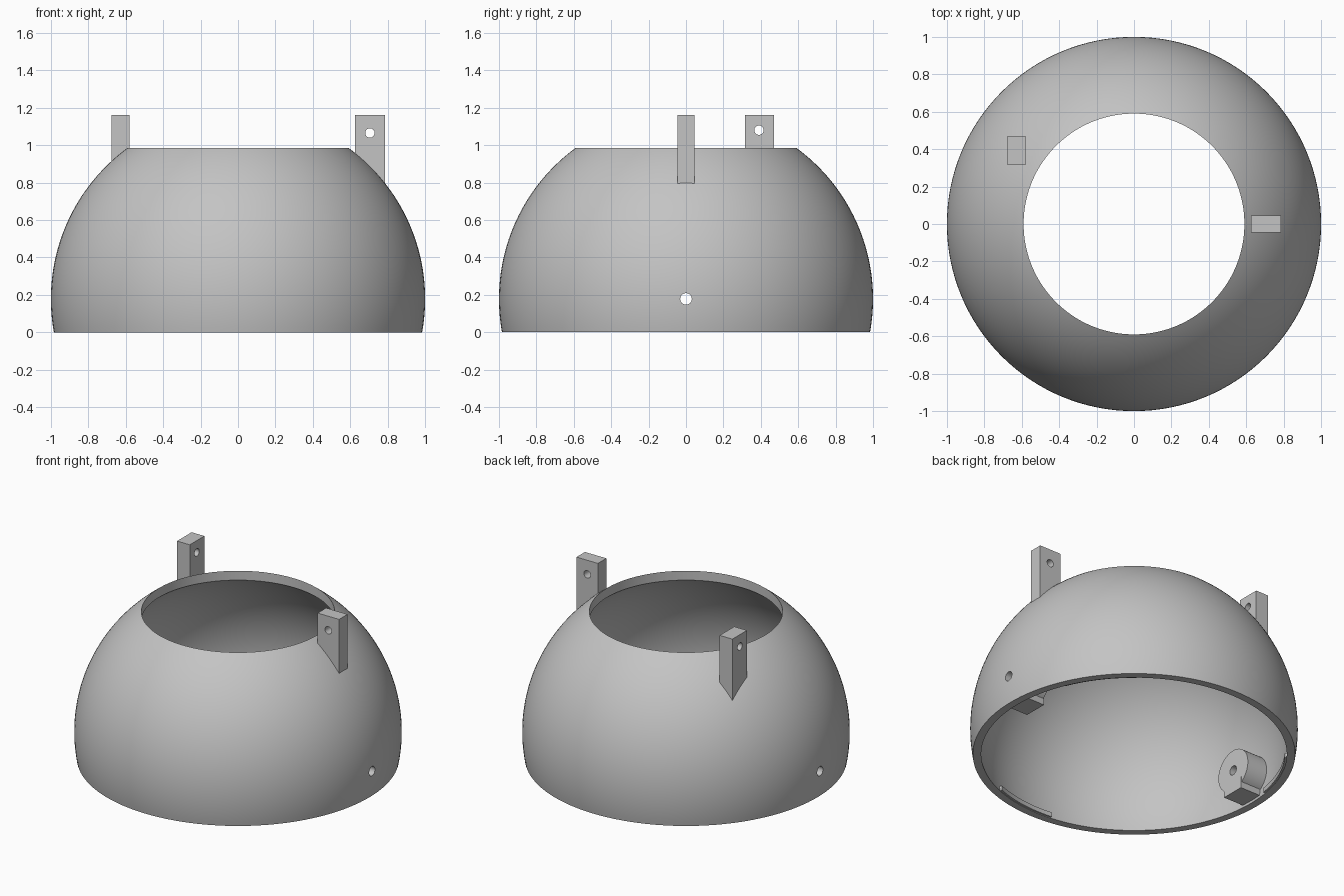
import bpy, bmesh
from math import sqrt, sin, cos, pi, radians, atan2
from mathutils import Matrix, Vector

cube = bpy.data.objects.get("Cube")
if cube:
    bpy.data.objects.remove(cube, do_unlink=True)

CENTRE_Z = 0.178      # height of the sphere centre
OUTER, INNER = 1.0, 0.95
OPENING = 0.59        # radius of the top opening

grey = bpy.data.materials.new("plain grey")
grey.use_nodes = True
grey.diffuse_color = (0.55, 0.55, 0.55, 1)
grey.node_tree.nodes["Principled BSDF"].inputs["Base Color"].default_value = (0.55, 0.55, 0.55, 1)


def finish(name, bm):
    bmesh.ops.recalc_face_normals(bm, faces=bm.faces)
    mesh = bpy.data.meshes.new(name)
    bm.to_mesh(mesh)
    bm.free()
    mesh.materials.append(grey)
    obj = bpy.data.objects.new(name, mesh)
    bpy.context.collection.objects.link(obj)
    return obj


def lathe(name, profile, start=0.0, sweep=2 * pi, steps=128):
    """Sweep a closed (radius, height) profile around z."""
    full = sweep > 6.28
    bm = bmesh.new()
    rings = []
    for i in range(steps if full else steps + 1):
        a = start + sweep * i / steps
        rings.append([bm.verts.new((r * cos(a), r * sin(a), z)) for r, z in profile])
    n = len(profile)
    for i in range(steps):
        p, q = rings[i], rings[(i + 1) % len(rings)]
        for j in range(n):
            k = (j + 1) % n
            bm.faces.new((p[j], q[j], q[k], p[k]))
    if not full:
        bm.faces.new(rings[0])
        bm.faces.new(rings[-1])
    return finish(name, bm)


def cylinder(name, centre, axis, radius, length, sides=48):
    bm = bmesh.new()
    turn = Vector(axis).to_track_quat('Z', 'Y').to_matrix().to_4x4()
    bmesh.ops.create_cone(bm, cap_ends=True, segments=sides, radius1=radius, radius2=radius,
                          depth=length, matrix=Matrix.Translation(centre) @ turn)
    return finish(name, bm)


def block(name, xs, ys, z_top, z_bottom):
    """Box whose bottom height may depend on the corner position."""
    bm = bmesh.new()
    corners = [(xs[0], ys[0]), (xs[1], ys[0]), (xs[1], ys[1]), (xs[0], ys[1])]
    top = [bm.verts.new((x, y, z_top)) for x, y in corners]
    low = [bm.verts.new((x, y, z_bottom(x, y))) for x, y in corners]
    bm.faces.new(top)
    bm.faces.new(low)
    for i in range(4):
        j = (i + 1) % 4
        bm.faces.new((top[i], top[j], low[j], low[i]))
    return finish(name, bm)


def drill(obj, centre, axis, radius, length):
    cutter = cylinder("drill_cutter", centre, axis, radius, length, 32)
    cutter.hide_render = True
    mod = obj.modifiers.new("hole", 'BOOLEAN')
    mod.operation = 'DIFFERENCE'
    mod.solver = 'EXACT'
    mod.object = cutter
    bpy.context.view_layer.objects.active = obj
    bpy.ops.object.modifier_apply(modifier=mod.name)
    bpy.data.objects.remove(cutter, do_unlink=True)


def smooth(obj):
    bpy.ops.object.select_all(action='DESELECT')
    obj.select_set(True)
    bpy.context.view_layer.objects.active = obj
    bpy.ops.object.shade_smooth_by_angle(angle=radians(30))


def arc(radius, steps=40):
    """Sphere profile from the bottom rim up to the top opening."""
    low = atan2(-CENTRE_Z, sqrt(radius ** 2 - CENTRE_Z ** 2))
    high = atan2(sqrt(radius ** 2 - OPENING ** 2), OPENING)
    angles = [low + (high - low) * i / steps for i in range(steps + 1)]
    return [(radius * cos(a), CENTRE_Z + radius * sin(a)) for a in angles]


# Hollow dome with a straight-walled opening and side pivot holes
shell = lathe("dome_shell", arc(OUTER) + arc(INNER)[::-1])
drill(shell, (0, 0, CENTRE_Z), (1, 0, 0), 0.031, 3)
smooth(shell)


# Two upright lugs standing on the dome, each with a cross hole
def in_shell(x, y):
    return CENTRE_Z + sqrt(0.975 ** 2 - x * x - y * y)


left_lug = block("left_lug", (0.625, 0.785), (-0.045, 0.045), 1.16, in_shell)
drill(left_lug, (0.705, 0, 1.065), (0, 1, 0), 0.025, 0.4)
smooth(left_lug)
right_lug = block("right_lug", (-0.675, -0.58), (0.315, 0.47), 1.16, in_shell)
drill(right_lug, (-0.63, 0.39, 1.08), (1, 0, 0), 0.025, 0.4)
smooth(right_lug)

# Inner pivot bosses with a foot block below each
for side, s in (("left", 1), ("right", -1)):
    boss = cylinder(side + "_pivot_boss", (s * 0.8775, 0, CENTRE_Z), (1, 0, 0), 0.14, 0.175)
    drill(boss, (s * 0.88, 0, CENTRE_Z), (1, 0, 0), 0.031, 0.5)
    smooth(boss)
    block(side + "_boss_foot", (s * 0.785, s * 0.95), (-0.08, 0.08), 0.1, lambda x, y: 0.02)

# Three thin locking ridges inside the bottom rim
for i in range(3):
    ridge = lathe("locking_ridge_%d" % (i + 1),
                  [(0.922, 0.005), (0.955, 0.005), (0.955, 0.035), (0.922, 0.035)],
                  radians(-97 + 120 * i), radians(28), 16)
    smooth(ridge)
